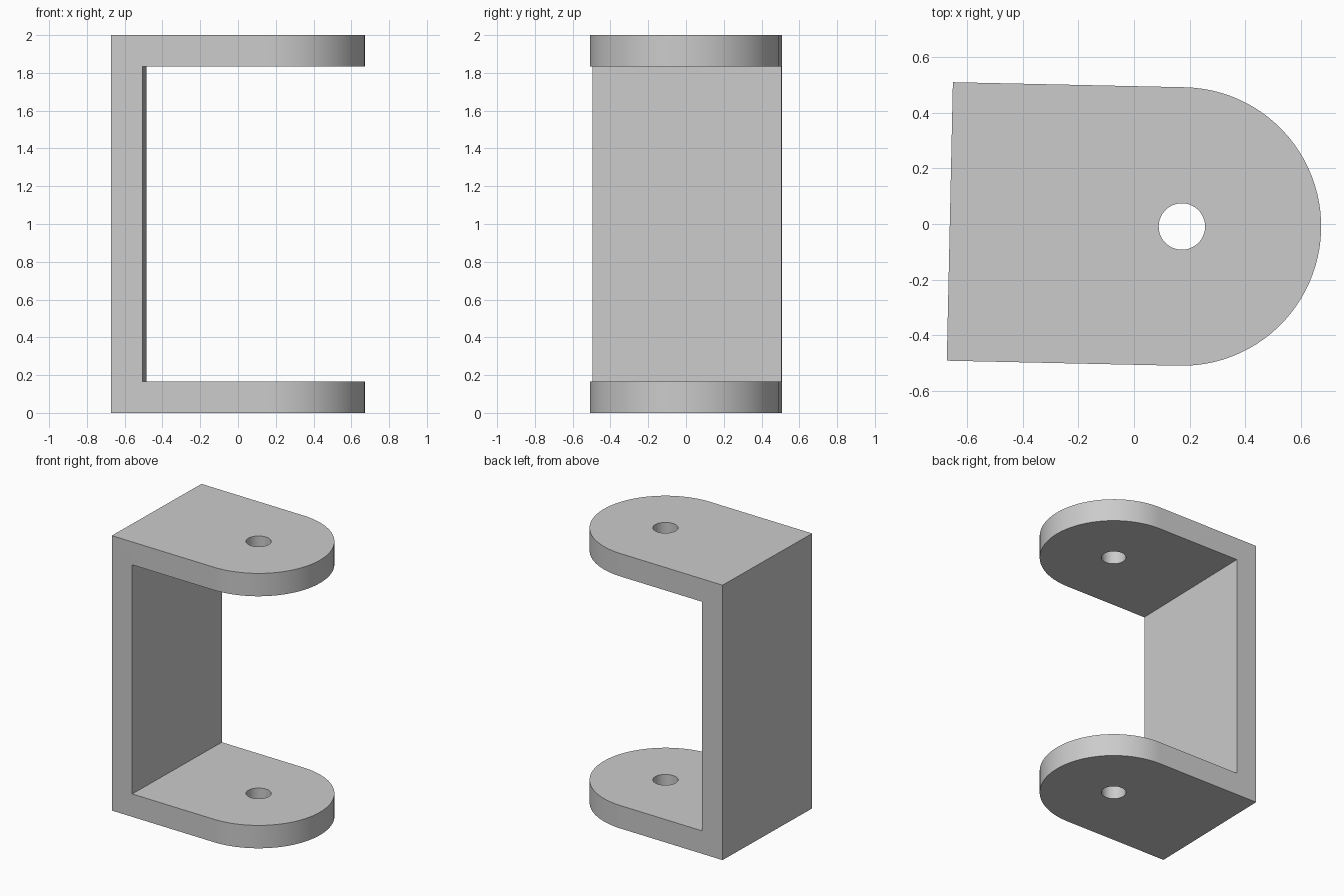
import bpy
import bmesh
from math import pi, sin, cos, radians

default = bpy.data.objects.get("Cube")
if default:
    bpy.data.objects.remove(default, do_unlink=True)

HEIGHT = 2.0
WALL = HEIGHT / 12       # thickness of web and both lugs
RADIUS = 0.5             # rounded lug end, centred on the pin axis
REACH = RADIUS + 2 * WALL  # pin axis to the back face
HOLE = WALL / 2

grey = bpy.data.materials.new("plain grey")
grey.use_nodes = True
colour = (0.6, 0.6, 0.6, 1)
grey.diffuse_color = colour
grey.node_tree.nodes["Principled BSDF"].inputs["Base Color"].default_value = colour


def prism(name, outline, z0, z1):
    """Extrude a flat outline between two heights."""
    bm = bmesh.new()
    base = bm.faces.new([bm.verts.new((x, y, z0)) for x, y in outline])
    top = bmesh.ops.extrude_face_region(bm, geom=[base])["geom"]
    verts = [v for v in top if isinstance(v, bmesh.types.BMVert)]
    bmesh.ops.translate(bm, verts=verts, vec=(0, 0, z1 - z0))
    bmesh.ops.recalc_face_normals(bm, faces=bm.faces)
    mesh = bpy.data.meshes.new(name)
    bm.to_mesh(mesh)
    bm.free()
    mesh.materials.append(grey)
    obj = bpy.data.objects.new(name, mesh)
    bpy.context.collection.objects.link(obj)
    return obj


def arc(radius, start, end, steps):
    return [(radius * cos(start + (end - start) * i / steps),
             radius * sin(start + (end - start) * i / steps))
            for i in range(steps + 1)]


# Solid block with one rounded end
outline = [(-REACH, -RADIUS)] + arc(RADIUS, -pi / 2, pi / 2, 48) + [(-REACH, RADIUS)]
bracket = prism("u_bracket", outline, 0, HEIGHT)

# Opening between the lugs, and the pin hole through both
inner = WALL - REACH
gap = prism("gap_cutter", [(inner, -1), (1, -1), (1, 1), (inner, 1)], WALL, HEIGHT - WALL)
pin = prism("pin_hole_cutter", arc(HOLE, 0, 2 * pi, 48)[:-1], -WALL, HEIGHT + WALL)

bpy.ops.object.select_all(action="DESELECT")
bracket.select_set(True)
bpy.context.view_layer.objects.active = bracket
for cutter in (gap, pin):
    cutter.hide_render = True
    cut = bracket.modifiers.new(cutter.name, "BOOLEAN")
    cut.operation = "DIFFERENCE"
    cut.solver = "EXACT"
    cut.object = cutter
    bpy.ops.object.modifier_apply(modifier=cut.name)
    bpy.data.objects.remove(cutter, do_unlink=True)

# Smooth curved walls, crisp edges, slight turn about the upright axis
bpy.ops.object.shade_smooth_by_angle(angle=radians(30))
bracket.rotation_euler.z = radians(-1.25)
bracket.location = (0.172, -0.009, 0)
